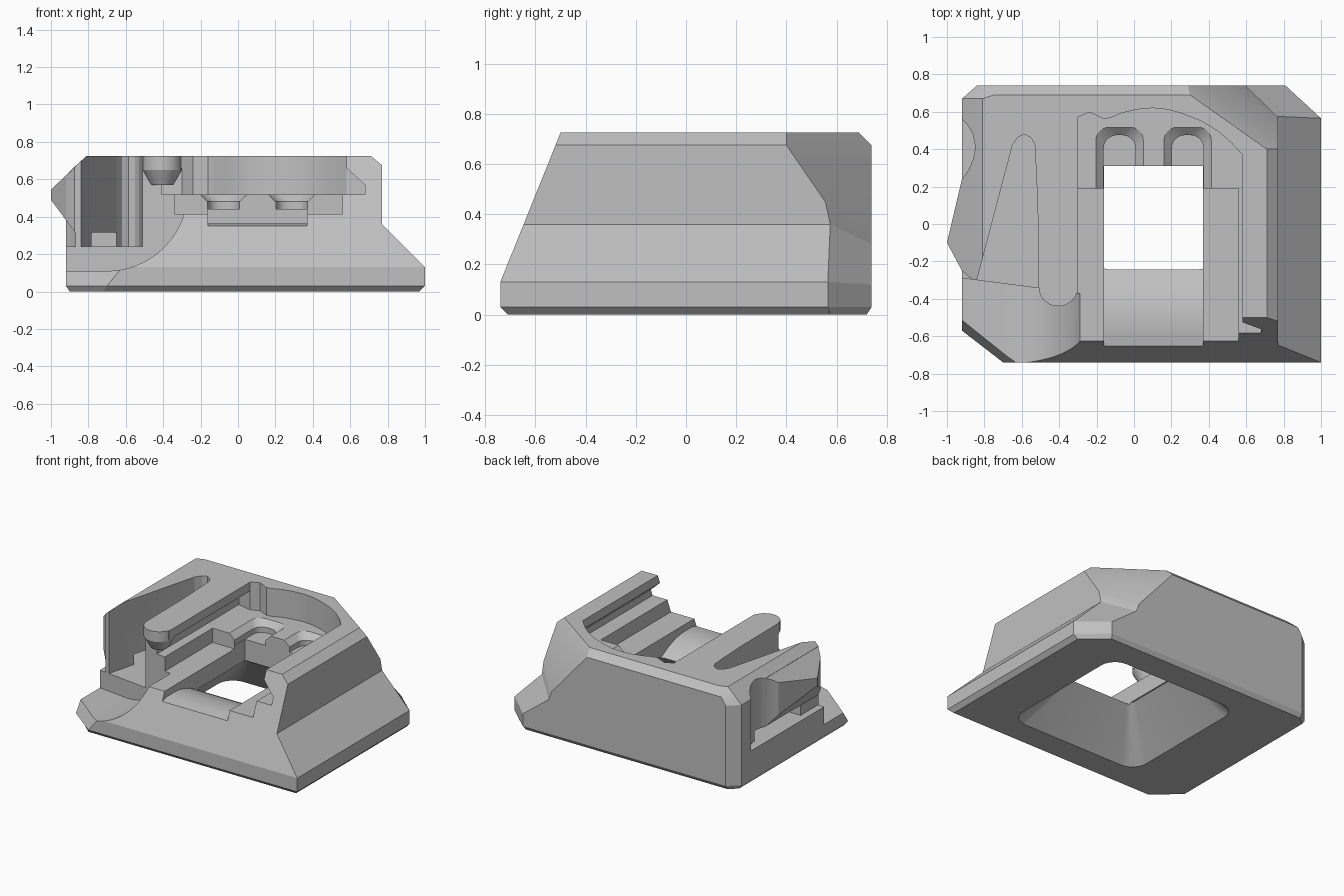
import bpy, bmesh
from math import sin, cos, radians

default = bpy.data.objects.get("Cube")
if default:
    bpy.data.objects.remove(default, do_unlink=True)

grey = bpy.data.materials.new("plain_grey")
grey.use_nodes = True
colour = (0.53, 0.53, 0.53, 1)
grey.diffuse_color = colour
grey.node_tree.nodes["Principled BSDF"].inputs["Base Color"].default_value = colour


def loft(name, rings):
    """Solid skinned through matching rings of 3D points."""
    bm = bmesh.new()
    loops = [[bm.verts.new(p) for p in ring] for ring in rings]
    for a, b in zip(loops, loops[1:]):
        for i in range(len(a)):
            j = (i + 1) % len(a)
            bm.faces.new((a[i], a[j], b[j], b[i]))
    bm.faces.new(loops[0][::-1])
    bm.faces.new(loops[-1])
    bmesh.ops.recalc_face_normals(bm, faces=bm.faces)
    mesh = bpy.data.meshes.new(name)
    bm.to_mesh(mesh)
    bm.free()
    mesh.materials.append(grey)
    ob = bpy.data.objects.new(name, mesh)
    bpy.context.collection.objects.link(ob)
    return ob


def along_y(name, prof, y0, y1):
    """Prism along y; y1 may be a function of x for a slanted end."""
    end = y1 if callable(y1) else (lambda x: y1)
    return loft(name, [[(x, y0, z) for x, z in prof], [(x, end(x), z) for x, z in prof]])


def along_x(name, prof, x0, x1):
    return loft(name, [[(x, y, z) for y, z in prof] for x in (x0, x1)])


def along_z(name, plan, z0, z1):
    return loft(name, [[(x, y, z) for x, y in plan] for z in (z0, z1)])


def box(x0, x1, y0, y1):
    return [(x0, y0), (x1, y0), (x1, y1), (x0, y1)]


def arc(cx, cy, r, a0, a1, n):
    angles = [radians(a0 + (a1 - a0) * i / n) for i in range(n + 1)]
    return [(cx + r * cos(a), cy + r * sin(a)) for a in angles]


def round_box(x0, x1, y0, y1, r, z):
    pts = []
    corners = [(x1 - r, y1 - r), (x0 + r, y1 - r), (x0 + r, y0 + r), (x1 - r, y0 + r)]
    for k, (cx, cy) in enumerate(corners):
        pts += arc(cx, cy, r, 90 * k, 90 * k + 90, 6)
    return [(x, y, z) for x, y in pts]


def combine(target, tool, operation="DIFFERENCE"):
    mod = target.modifiers.new("combine", "BOOLEAN")
    mod.operation, mod.solver, mod.object = operation, "EXACT", tool
    bpy.context.view_layer.objects.active = target
    bpy.ops.object.modifier_apply(modifier=mod.name)
    bpy.data.objects.remove(tool, do_unlink=True)


# Outer shell: height, right x, front y, corner cut (y on right; x, z on back),
# back y, left x, front-left cut
levels = [
    (0, .97, -.71, .575, .80, 0, .72, -.90, -.55, -.72),
    (.03, 1, -.74, .565, .81, .03, .74, -.92, -.57, -.70),
    (.13, 1, -.74, .565, .81, .12, .74, -.92, -.50, -.62),
    (.36, .77, -.647, .575, .60, .28, .74, -.92, -.45, -.62),
    (.45, .77, -.611, .555, .575, .345, .74, -.92, -.45, -.62),
    (.62, .77, -.542, .438, .336, .62, .74, -.92, -.45, -.62),
    (.675, .77, -.52, .40, .288, .675, .74, -.865, -.45, -.62),
    (.725, .71, -.50, .40, .30, .725, .69, -.81, -.45, -.62),
]
body = loft("body", [
    [(xr, yf, z), (xr, cut_y, z), (cut_x, yb, cut_z), (max(xl + .06, -.84), yb, z),
     (xl, .67, z), (xl, fl_y, z), (fl_x, yf, z)]
    for z, xr, yf, cut_y, cut_x, cut_z, yb, xl, fl_y, fl_x in levels])

# Front left corner with its concave sweep
sweep = [(-1.3, .11)] + arc(-.7, .54, .43, -90, -16, 14) + [(-.28, .45), (-.28, 1), (-1.3, 1)]
combine(body, along_y("sweep_cutter", sweep, -1, lambda x: -.29 - .13 * (x + .92)))

# Tapered pocket between the side wall and the prong
pocket = [(-.84, -.30), (-.65, .42), (-.62, .465), (-.585, .48), (-.55, .46),
          (-.53, .42), (-.515, .1), (-.51, -.5), (-.84, -.5)]
combine(body, along_z("pocket_cutter", pocket, .24, 1))

# Outer ledge, scoop and slit in the side wall
combine(body, along_z("ledge_cutter", box(-1.2, -.87, -.5, .41), .24, 1))
combine(body, along_z("scoop_cutter", arc(-1.046, .41, .196, 0, 350, 35), .24, 1))
combine(body, along_z("slit_cutter", box(-.95, -.62, -.09, .42), .24, .315))

# Lower channel floor, undercut channel and the rounded rear seat
combine(body, along_z("floor_cutter", box(-.34, .56, -1, .19), .415, .55))
channel = [(-.41, .52), (.68, .52), (.68, .57), (.58, .66), (.58, .9),
           (-.30, .9), (-.30, .66), (-.41, .57)]
combine(body, along_y("channel_cutter", channel, -1, lambda x: .37 + .227 * (.58 - x)))
seat = [(-.30, .1), (.58, .1), (.58, .37), (.52, .435), (.45, .495), (.36, .55),
        (.26, .59), (.18, .612), (.10, .62), (.02, .613), (-.06, .595), (-.12, .57),
        (-.16, .562), (-.20, .58), (-.24, .597), (-.30, .57)]
combine(body, along_z("seat_cutter", seat, .52, 1))

# Twin lobes behind the opening
for cx in (-.077, .287):
    lobe = loft("lobe_cutter", [
        round_box(cx - w, cx + w, .08, top, .07, z)
        for w, top, z in ((.085, .475, .44), (.085, .475, .48), (.127, .517, .52), (.127, .517, .6))])
    combine(body, lobe)

# Flared cavity in the underside
cavity = [round_box(-.45, .63, -.53, .53, .12, -.005), round_box(-.17, .38, -.235, .32, .04, .285)]
combine(body, loft("cavity_cutter", cavity))

# Opening with a front lip that rolls down into it
opening = [(-.9, .35), (-.65, .35), (-.60, .365), (-.51, .365), (-.46, .362), (-.40, .35),
           (-.33, .325), (-.27, .295), (-.23, .27), (-.23, .1), (.31, .1), (.31, .8), (-.9, .8)]
combine(body, along_x("opening_cutter", opening, -.16, .37))

# Ridged bulge on the side wall
ridge = [(-.845, .315), (-.87, .315), (-1, .49), (-1, .545), (-.81, .725), (-.80, .725)]
bulge = along_y("side_bulge", ridge, -.4, .6)
plan = [(-.84, -.29), (-.875, -.29), (-.92, -.25), (-1, -.10), (-.92, .24), (-.89, .28),
        (-.865, .33), (-.855, .37), (-.79, .37), (-.79, -.10)]
combine(bulge, along_z("bulge_plan", plan, 0, 1), "INTERSECT")

# Rounded tip of the prong
tip = loft("prong_tip", [
    [(x, y, z) for x, y in arc(-.405, -.335, r, 0, 348.75, 31)]
    for r, z in ((.06, .57), (.105, .65), (.105, .725))])

for ob in (body, bulge, tip):
    bpy.ops.object.select_all(action="DESELECT")
    ob.select_set(True)
    bpy.context.view_layer.objects.active = ob
    bpy.ops.object.shade_smooth_by_angle(angle=radians(18))
